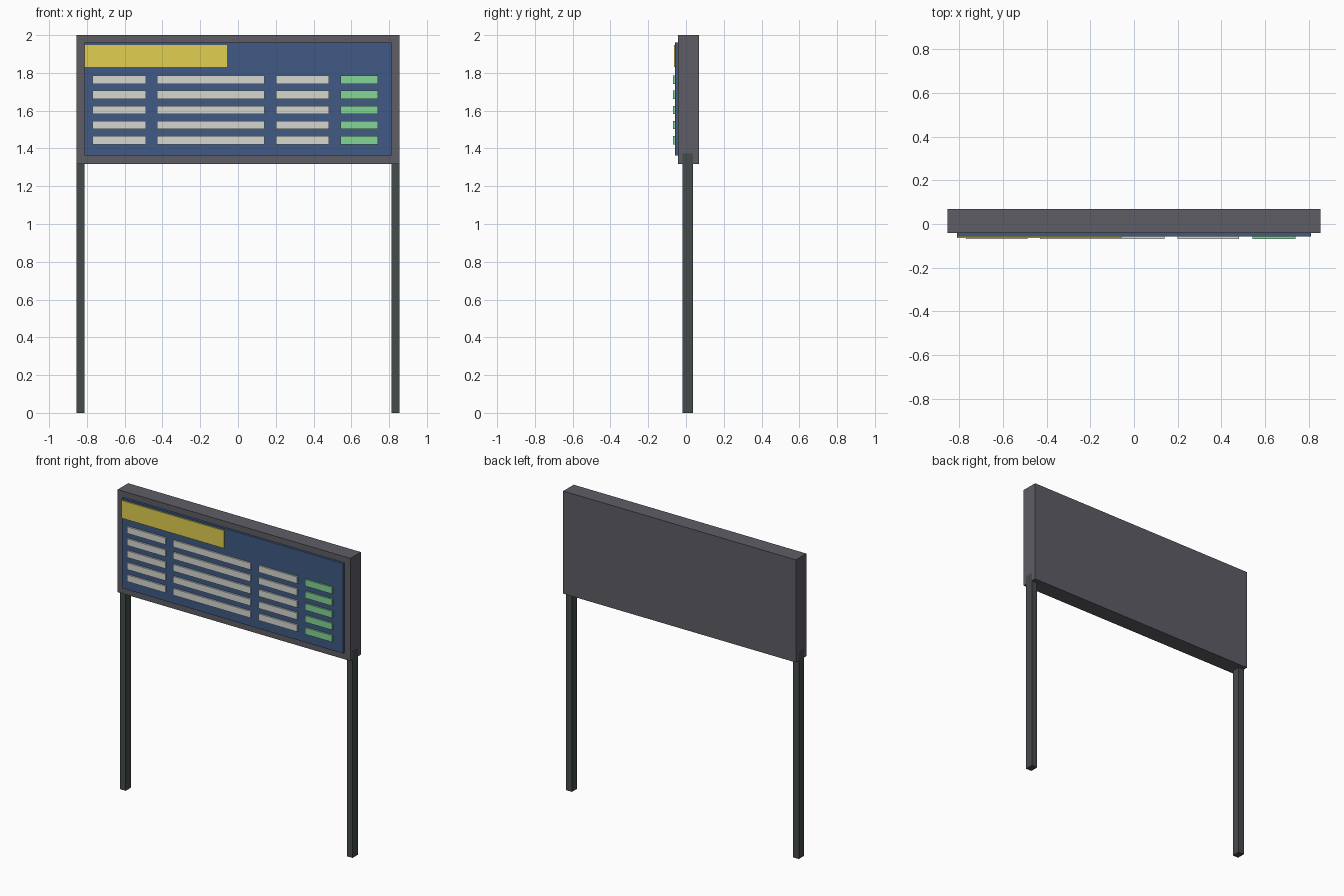
import bpy
import bmesh
from mathutils import Matrix, Vector

if "Cube" in bpy.data.objects:
    bpy.data.objects.remove(bpy.data.objects["Cube"])


def material(name, color):
    m = bpy.data.materials.new(name)
    m.diffuse_color = (*color, 1)
    m.use_nodes = True
    m.node_tree.nodes["Principled BSDF"].inputs["Base Color"].default_value = m.diffuse_color
    return m


def box(name, x, y, z, mat=None):
    """Box spanning the given (min, max) ranges."""
    lo, hi = (Vector(p) for p in zip(x, y, z))
    bm = bmesh.new()
    bmesh.ops.create_cube(bm, size=1, matrix=Matrix.Translation((lo + hi) / 2)
                          @ Matrix.Diagonal((*(hi - lo), 1)))
    me = bpy.data.meshes.new(name)
    bm.to_mesh(me)
    bm.free()
    ob = bpy.data.objects.new(name, me)
    bpy.context.collection.objects.link(ob)
    if mat:
        me.materials.append(mat)
    return ob


casing = material("casing_grey", (0.11, 0.11, 0.13))
steel = material("post_grey", (0.06, 0.07, 0.07))
blue = material("screen_blue", (0.05, 0.10, 0.23))
yellow = material("header_yellow", (0.75, 0.62, 0.08))
white = material("row_white", (0.68, 0.68, 0.63))
green = material("status_green", (0.23, 0.66, 0.31))

# Housing and screen panel
box("housing", (-0.855, 0.855), (-0.042, 0.068), (1.318, 2.0), casing)
box("screen", (-0.812, 0.812), (-0.057, -0.040), (1.362, 1.96), blue)
box("header_bar", (-0.812, -0.058), (-0.064, -0.055), (1.83, 1.948), yellow)

# Two posts, tops running up into the housing
for side, sx in (("left", -1), ("right", 1)):
    xs = sorted((sx * 0.813, sx * 0.8555))
    box(side + "_post", xs, (-0.018, 0.037), (0, 1.373), steel)

# Timetable rows: three pale columns and one green status column
columns = [("time", -0.77, -0.487, white), ("destination", -0.43, 0.14, white),
           ("platform", 0.20, 0.482, white), ("status", 0.542, 0.74, green)]
for row in range(5):
    zc = 1.764 - 0.08 * row
    for label, x0, x1, mat in columns:
        box(f"{label}_bar_{row + 1}", (x0, x1), (-0.068, -0.056),
            (zc - 0.022, zc + 0.022), mat)
